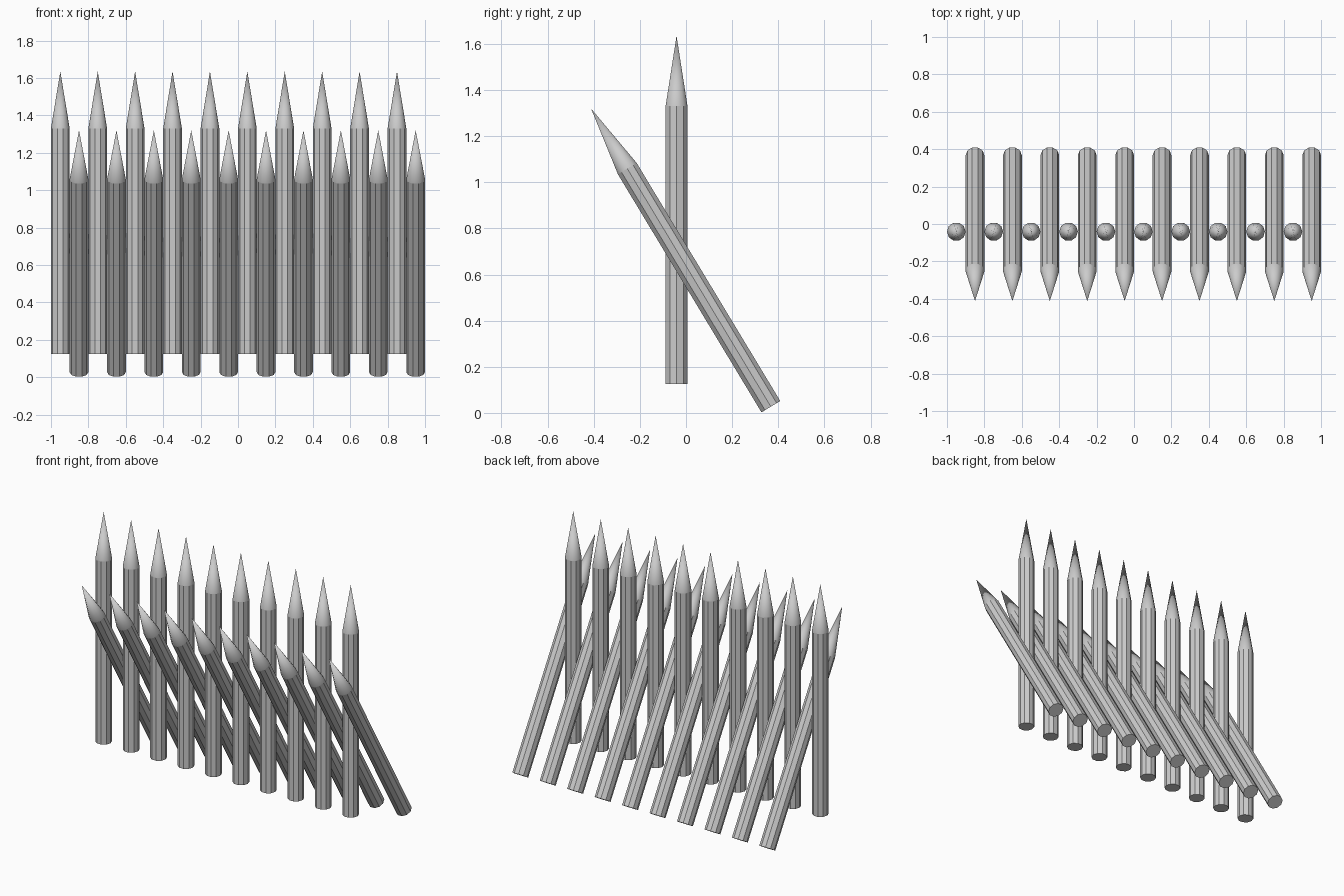
import bpy, bmesh
from math import radians, cos, sin, pi

if "Cube" in bpy.data.objects:
    bpy.data.objects.remove(bpy.data.objects["Cube"])

SIDES, RADIUS = 10, 0.05
SHAFT, TIP = 1.205, 1.51


def stake_mesh():
    """Sharpened stake standing on its origin."""
    bm = bmesh.new()
    angles = [2 * pi * i / SIDES for i in range(SIDES)]
    low, high = [[bm.verts.new((RADIUS * cos(a), RADIUS * sin(a), z)) for a in angles]
                 for z in (0, SHAFT)]
    tip = bm.verts.new((0, 0, TIP))
    bm.faces.new(low[::-1])
    for i in range(SIDES):
        j = (i + 1) % SIDES
        bm.faces.new((low[i], low[j], high[j], high[i]))
        bm.faces.new((high[i], high[j], tip)).smooth = True
    mesh = bpy.data.meshes.new("stake")
    bm.to_mesh(mesh)
    bm.free()
    return mesh


def add_stake(name, mesh, location, tilt=0):
    ob = bpy.data.objects.new(name, mesh)
    ob.location = location
    ob.rotation_euler.x = radians(tilt)
    bpy.context.collection.objects.link(ob)


# Alternating upright and forward-leaning stakes
stake = stake_mesh()
for i in range(10):
    x = -0.95 + 0.2 * i
    add_stake(f"upright_stake_{i + 1}", stake, (x, -0.041, 0.125))
    add_stake(f"leaning_stake_{i + 1}", stake, (x + 0.1, 0.368, 0.027), 31.1)
